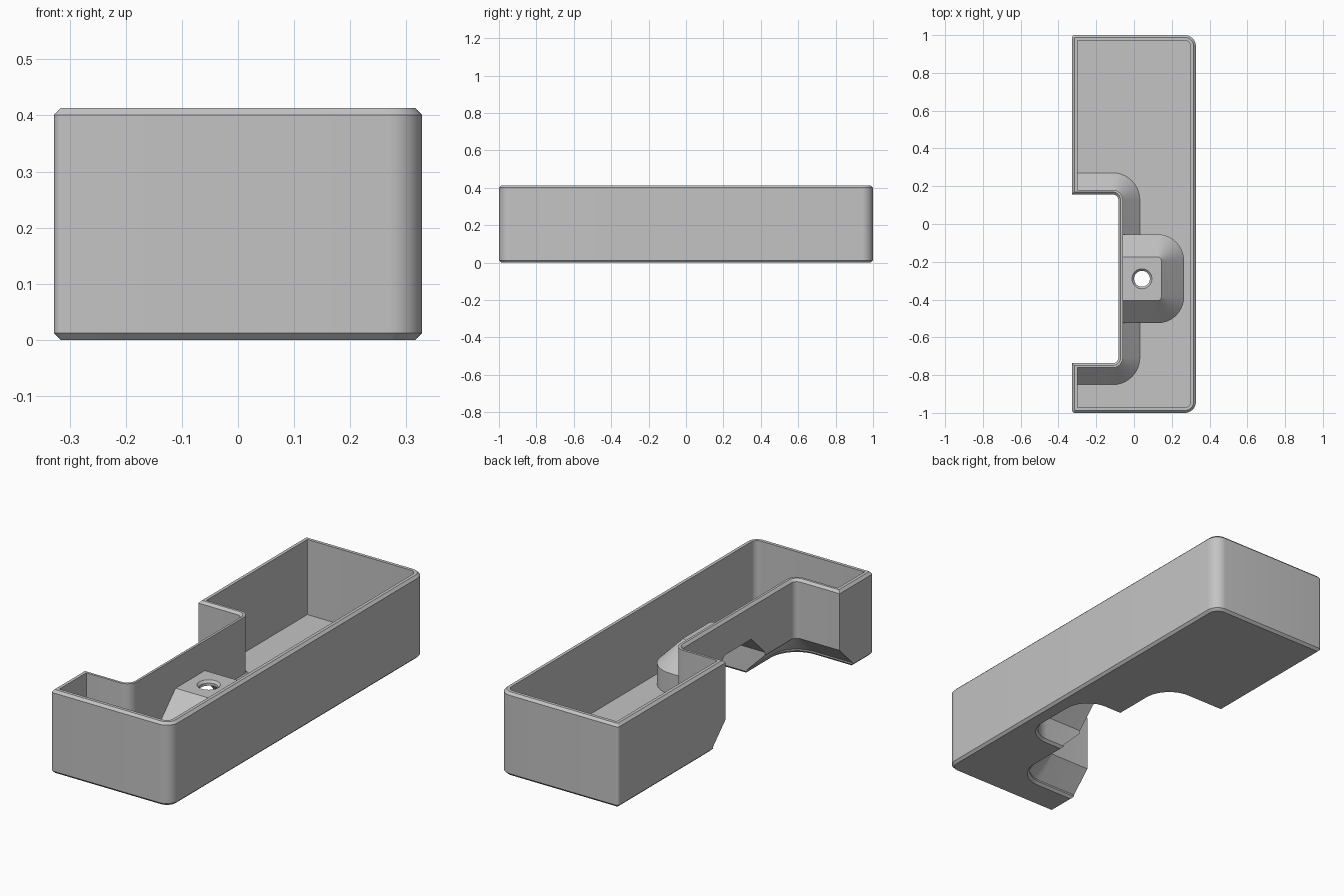
import bpy, bmesh, math

old = bpy.data.objects.get("Cube")
if old:
    bpy.data.objects.remove(old, do_unlink=True)

grey = bpy.data.materials.new("plain grey")
grey.use_nodes = True
colour = (0.55, 0.55, 0.55, 1)
grey.diffuse_color = colour
grey.node_tree.nodes["Principled BSDF"].inputs["Base Color"].default_value = colour


def ring(x0, x1, y0, y1, r_left, r_right, steps=10):
    """Rounded rectangle, counter-clockwise, with its own radius on each x side."""
    corners = [(x1, y1, -1, -1, r_right, 0), (x0, y1, 1, -1, r_left, 90),
               (x0, y0, 1, 1, r_left, 180), (x1, y0, -1, 1, r_right, 270)]
    points = []
    for x, y, sx, sy, r, start in corners:
        for i in range(steps + 1):
            a = math.radians(start + 90 * i / steps)
            points.append((x + sx * r + r * math.cos(a), y + sy * r + r * math.sin(a)))
    return points


def loft(name, rect, radii, layers, steps=10):
    """Stack of rounded rectangles; each layer is (height, outward offset)."""
    x0, x1, y0, y1 = rect
    bm = bmesh.new()
    rings = []
    for z, o in layers:
        outline = ring(x0 - o, x1 + o, y0 - o, y1 + o,
                       max(radii[0] + o, 0.002), max(radii[1] + o, 0.002), steps)
        rings.append([bm.verts.new((x, y, z)) for x, y in outline])
    n = len(rings[0])
    for low, high in zip(rings, rings[1:]):
        for i in range(n):
            j = (i + 1) % n
            bm.faces.new((low[i], low[j], high[j], high[i]))
    bm.faces.new(rings[0][::-1])
    bm.faces.new(rings[-1])
    bmesh.ops.remove_doubles(bm, verts=bm.verts, dist=1e-5)
    bmesh.ops.recalc_face_normals(bm, faces=bm.faces)
    mesh = bpy.data.meshes.new(name)
    bm.to_mesh(mesh)
    bm.free()
    obj = bpy.data.objects.new(name, mesh)
    bpy.context.collection.objects.link(obj)
    mesh.materials.append(grey)
    return obj


def subtract(target, cutter):
    mod = target.modifiers.new("cut", "BOOLEAN")
    mod.operation = "DIFFERENCE"
    mod.solver = "EXACT"
    mod.object = cutter
    bpy.context.view_layer.objects.active = target
    bpy.ops.object.modifier_apply(modifier=mod.name)
    bpy.data.objects.remove(cutter, do_unlink=True)


HEIGHT, CHAMFER, FLOOR, WALL = 0.413, 0.012, 0.04, 0.024
SIDE = HEIGHT - CHAMFER

# Outer block with chamfered top and bottom edges
tray = loft("tray", (-0.328, 0.328, -1, 1), (0.015, 0.06),
            [(0, -CHAMFER), (CHAMFER, 0), (SIDE, 0), (HEIGHT, -CHAMFER)])

# Inner cavity, leaving the notch wall and the screw boss standing
cavity = loft("cavity", (-0.3, 0.3, -0.972, 0.972), (0.003, 0.032),
              [(FLOOR, 0), (0.6, 0)])
notch = (-0.9, -0.083, -0.737, 0.157)
subtract(cavity, loft("notch_wall", notch, (0.03, 0.03),
                      [(-0.1, 0.114), (FLOOR, 0.114), (0.13, WALL), (0.7, WALL)]))
subtract(cavity, loft("boss", (-0.2, 0.145, -0.405, -0.175), (0.02, 0.02),
                      [(-0.1, 0.12), (0.145, 0.12), (0.265, 0)]))
subtract(tray, cavity)

# Side notch, flared at the bottom and chamfered along the rim
subtract(tray, loft("notch_cut", notch, (0.03, 0.03),
                    [(-0.05, 0.162), (CHAMFER, 0.1), (0.02, 0.1), (0.12, 0),
                     (SIDE, 0), (SIDE + 0.1, 0.1)]))

# Hollow under the boss, open to the notch
subtract(tray, loft("boss_pocket", (-0.25, 0.135, -0.395, -0.185), (0.012, 0.012),
                    [(-0.05, 0.168), (CHAMFER, 0.106), (0.135, 0.106), (0.241, 0)]))

# Countersunk screw hole through the boss
r = 0.042
subtract(tray, loft("screw_hole", (0.042 - r, 0.042 + r, -0.29 - r, -0.29 + r), (r, r),
                    [(0.18, 0), (0.254, 0), (0.285, 0.031)]))

bpy.ops.object.select_all(action="DESELECT")
tray.select_set(True)
bpy.context.view_layer.objects.active = tray
bpy.ops.object.shade_smooth_by_angle(angle=math.radians(25))
